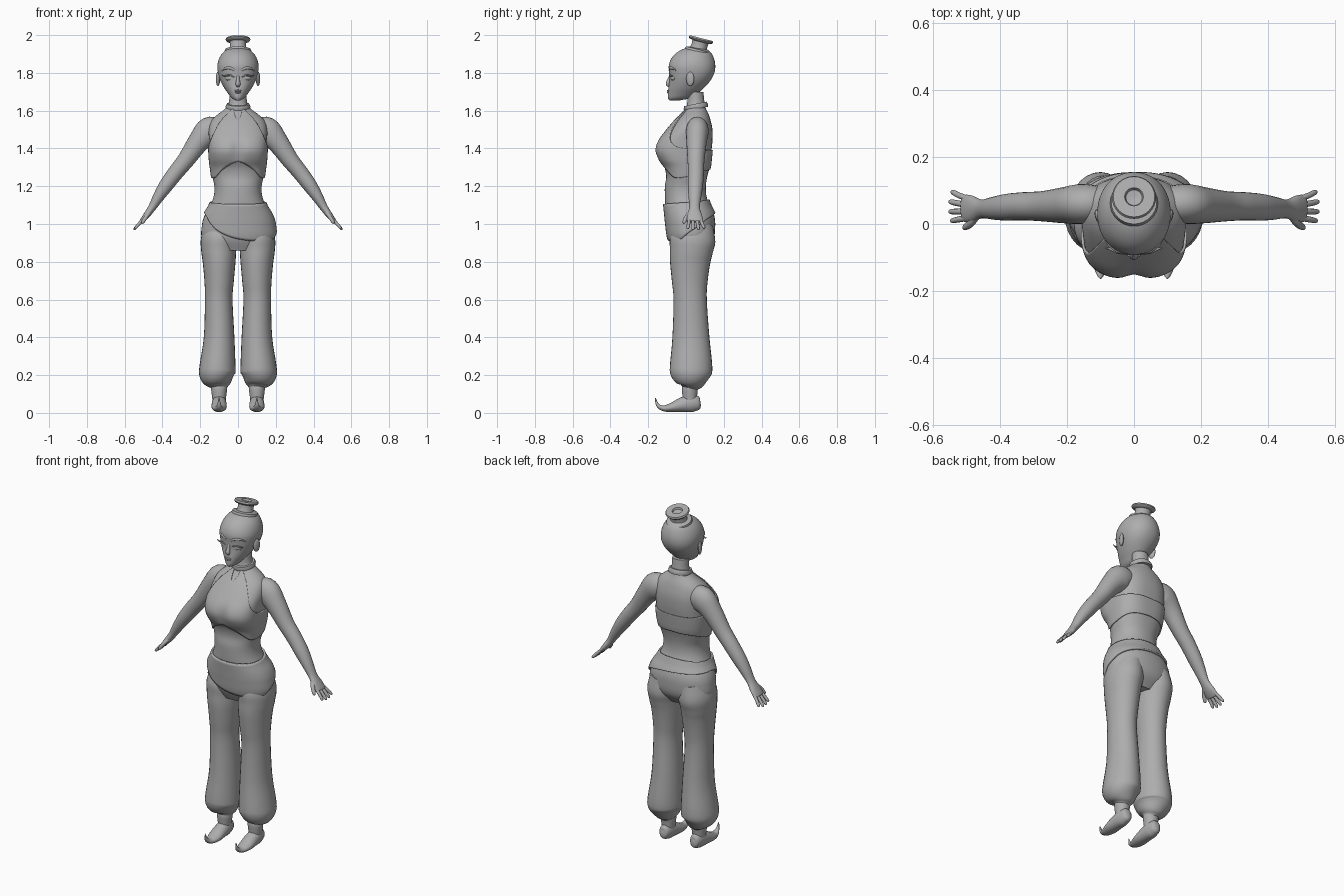
import bpy, bmesh, math
from mathutils import Vector, Matrix

grey = bpy.data.materials.new("plain grey")
grey.diffuse_color = (0.42, 0.42, 0.42, 1)


def interp(table, t):
    """Smooth interpolation of rows keyed by their first column."""
    t = min(max(t, table[0][0]), table[-1][0])
    i = 0
    while i < len(table) - 2 and t > table[i + 1][0]:
        i += 1
    a, b = table[i], table[i + 1]
    p, q = table[max(i - 1, 0)], table[min(i + 2, len(table) - 1)]
    h = b[0] - a[0]
    u = (t - a[0]) / h
    out = []
    for k in range(1, len(a)):
        ma = (b[k] - p[k]) / (b[0] - p[0]) * h
        mb = (q[k] - a[k]) / (q[0] - a[0]) * h
        out.append((2*u**3 - 3*u*u + 1) * a[k] + (u**3 - 2*u*u + u) * ma
                   + (3*u*u - 2*u**3) * b[k] + (u**3 - u*u) * mb)
    return out


def loft(name, rings, caps=True, thick=0.0):
    """Skin closed rings of points into one smooth object."""
    bm = bmesh.new()
    vs = [[bm.verts.new(p) for p in r] for r in rings]
    n = len(rings[0])
    for a, b in zip(vs, vs[1:]):
        for j in range(n):
            bm.faces.new((a[j], a[(j + 1) % n], b[(j + 1) % n], b[j]))
    if caps:
        bm.faces.new(vs[0])
        bm.faces.new(vs[-1])
        bmesh.ops.recalc_face_normals(bm, faces=bm.faces)
    me = bpy.data.meshes.new(name)
    bm.to_mesh(me)
    bm.free()
    ob = bpy.data.objects.new(name, me)
    bpy.context.collection.objects.link(ob)
    me.materials.append(grey)
    if thick:
        mod = ob.modifiers.new("thickness", 'SOLIDIFY')
        mod.thickness = thick
        mod.offset = -1
    bpy.ops.object.select_all(action='DESELECT')
    bpy.context.view_layer.objects.active = ob
    ob.select_set(True)
    bpy.ops.object.shade_smooth_by_angle(angle=math.radians(45))
    return ob


def tube(name, keys, side, n=20, sub=4, sx=1):
    """Loft ellipses (x, y, z, radius along side, other radius) along a path."""
    table = [(i,) + tuple(k) for i, k in enumerate(keys)]
    steps = (len(keys) - 1) * sub
    rows = [interp(table, i / sub) for i in range(steps + 1)]
    pts = [Vector(r[:3]) for r in rows]
    rings = []
    for i, r in enumerate(rows):
        t = (pts[min(i + 1, steps)] - pts[max(i - 1, 0)]).normalized()
        s = Vector(side)
        s = (s - t * s.dot(t)).normalized()
        u = t.cross(s)
        ring = [pts[i] + s * max(r[3], .001) * math.cos(2*math.pi*j/n)
                + u * max(r[4], .001) * math.sin(2*math.pi*j/n) for j in range(n)]
        rings.append([(p.x * sx, p.y, p.z) for p in ring])
    return loft(name, rings)


def ellipsoid(name, c, r, rot=0.0):
    m = Matrix.Rotation(rot, 3, 'Z')
    rings = []
    for i in range(11):
        f = math.pi * (0.02 + 0.96 * i / 10)
        rings.append([Vector(c) + m @ Vector((r[0]*math.sin(f)*math.cos(a), r[1]*math.sin(f)*math.sin(a),
                      -r[2]*math.cos(f))) for a in [math.pi * j / 8 for j in range(16)]])
    return loft(name, rings)


def lathe(name, profile, c, tilt, n=32):
    m = Matrix.Rotation(tilt, 3, 'X')
    return loft(name, [[Vector(c) + m @ Vector((r*math.cos(2*math.pi*j/n), r*math.sin(2*math.pi*j/n), z))
                        for j in range(n)] for r, z in profile])


def skin(table, z, a, off=0.0):
    """Point on a body section: half width, front y, back y, squareness by height."""
    hw, yf, yb, n = interp(table, z)
    c, s = math.cos(a), math.sin(a)
    x = (hw + off) * math.copysign(abs(c) ** (2 / n), c)
    y = (yf + yb) / 2 + ((yb - yf) / 2 + off) * math.copysign(abs(s) ** (2 / n), s)
    if s < 0 and table is TORSO:  # soft hollow between the breasts
        y += .014 * math.exp(-(x / .03) ** 2 - ((z - 1.39) / .06) ** 2)
    return (x, y, z)


def angles(n):
    return [2 * math.pi * j / n - math.pi for j in range(n)]


TORSO = [(.86, .12, -.06, .10, 2.2), (.92, .188, -.088, .145, 2.2), (1.0, .19, -.10, .155, 2.2),
         (1.05, .175, -.105, .148, 2.2), (1.10, .146, -.11, .125, 2.2), (1.15, .128, -.112, .108, 2.2),
         (1.20, .125, -.112, .105, 2.2), (1.25, .136, -.105, .112, 2.3), (1.30, .143, -.115, .125, 2.5),
         (1.34, .148, -.14, .13, 2.7), (1.39, .151, -.157, .135, 2.8), (1.44, .153, -.143, .14, 2.7),
         (1.50, .155, -.098, .14, 2.4), (1.55, .14, -.055, .13, 2.2), (1.58, .108, -.025, .12, 2.1),
         (1.605, .074, -.005, .108, 2), (1.63, .051, .005, .10, 2), (1.70, .045, .01, .092, 2)]
HEAD = [(1.655, .014, -.088, -.03, 2), (1.665, .032, -.095, .02, 2), (1.69, .052, -.096, .06, 2),
        (1.72, .073, -.093, .095, 2.1), (1.76, .094, -.088, .13, 2.2), (1.80, .106, -.089, .15, 2.2),
        (1.84, .109, -.091, .155, 2.1), (1.88, .098, -.075, .147, 2), (1.91, .077, -.045, .13, 2),
        (1.93, .048, -.005, .10, 2), (1.938, .012, .04, .065, 2)]

# trunk with neck, and head
for name, tab, steps in (("trunk", TORSO, 60), ("head", HEAD, 36)):
    z0, z1 = tab[0][0], tab[-1][0]
    loft(name, [[skin(tab, z0 + (z1 - z0) * i / steps, a) for a in angles(48)] for i in range(steps + 1)])


def wrap(name, low, high, off, mirrored, thick, n=96, steps=14):
    """Cloth shell over the trunk; edge heights are given by angle in degrees."""
    rings = [[] for _ in range(steps + 1)]
    for a in angles(n):
        d = math.degrees(a)
        if mirrored:  # -90 is the front centre, 90 the back centre
            d = math.degrees(math.asin(math.sin(a)))
        lo, hi = interp(low, d)[0], interp(high, d)[0]
        for i in range(steps + 1):
            rings[i].append(skin(TORSO, lo + (hi - lo) * i / steps, a, off))
    return loft(name, rings, caps=False, thick=thick)


# halter top and slanted hip sash
wrap("halter_top", [(-90, 1.33), (-60, 1.285), (-30, 1.245), (0, 1.25), (45, 1.28), (90, 1.29)],
     [(-90, 1.55), (-72, 1.61), (-62, 1.60), (-50, 1.52), (-35, 1.46), (0, 1.40), (90, 1.39)],
     .007, True, .008, steps=24)
wrap("hip_sash", [(-180, 1.065), (-150, 1.04), (-120, .965), (-90, .92), (-60, .908), (-30, .91),
                  (0, .965), (40, 1.03), (90, 1.06), (180, 1.065)],
     [(-180, 1.115), (-90, 1.105), (0, 1.115), (90, 1.13), (180, 1.115)], .011, False, .012)

# collar round the neck
lathe("collar", [(.045, -.014), (.062, -.014), (.066, 0), (.060, .014), (.045, .014)], (0, .052, 1.622), .2)

# spool shaped top knot
lathe("top_knot", [(.01, -.03), (.066, -.02), (.072, -.004), (.068, .008), (.046, .012), (.042, .03),
                   (.044, .05), (.062, .055), (.066, .062), (.062, .07), (.028, .07), (.024, .06),
                   (.004, .056)], (0, .064, 1.916), -.25)

# nose and mouth
tube("nose", [(0, -.078, 1.79, .008, .008), (0, -.088, 1.765, .009, .010), (0, -.095, 1.742, .013, .012),
              (0, -.088, 1.728, .009, .006)], (1, 0, 0), 12)
ellipsoid("upper_lip", (0, -.093, 1.706), (.020, .008, .005))
ellipsoid("lower_lip", (0, -.092, 1.697), (.017, .009, .006))

for sx, tag in ((1, "left"), (-1, "right")):
    # eyes, lashes, brows and ears
    ellipsoid("eye_" + tag, (sx * .045, -.066, 1.772), (.026, .015, .014), sx * .3)
    tube("lash_" + tag, [(.02, -.086, 1.778, .002, .002), (.045, -.086, 1.788, .004, .004),
                         (.07, -.075, 1.783, .004, .004), (.087, -.072, 1.788, .001, .001)],
         (0, 0, 1), 8, 4, sx)
    tube("brow_" + tag, [(.017, -.088, 1.815, .006, .004), (.045, -.083, 1.826, .007, .005),
                         (.07, -.066, 1.822, .005, .005), (.086, -.05, 1.810, .001, .001)],
         (0, 0, 1), 8, 4, sx)
    ellipsoid("ear_" + tag, (sx * .106, .022, 1.768), (.010, .022, .038), sx * -.3)

    # arm down to the palm
    tube("arm_" + tag, [(.09, .06, 1.50, .05, .055), (.15, .06, 1.492, .06, .075),
                        (.208, .056, 1.435, .054, .058), (.275, .053, 1.34, .045, .046),
                        (.33, .053, 1.272, .042, .042), (.38, .05, 1.205, .040, .038),
                        (.42, .047, 1.145, .034, .030), (.455, .045, 1.087, .028, .021),
                        (.485, .045, 1.045, .040, .017), (.507, .047, 1.018, .040, .012),
                        (.512, .047, 1.012, .03, .008)], (0, 1, 0), 24, 4, sx)
    # fingers and thumb
    for k, (y0, y1, d) in enumerate([(.018, .010, .9), (.037, .037, 1), (.057, .066, 1), (.075, .095, .88)]):
        tube(f"finger_{k + 1}_{tag}", [(.495, y0, 1.03, .009, .009),
                                       (.495 + .03*d, (y0 + y1) / 2, 1.03 - .03*d, .009, .009),
                                       (.495 + .052*d, y1, 1.03 - .056*d, .0075, .0075),
                                       (.495 + .056*d, y1, 1.03 - .062*d, .002, .002)], (0, 1, 0), 10, 3, sx)
    tube("thumb_" + tag, [(.47, .025, 1.06, .012, .012), (.488, .002, 1.035, .012, .011),
                          (.504, -.010, 1.01, .009, .009), (.508, -.013, 1.002, .002, .002)],
         (0, 1, 0), 10, 3, sx)

    # baggy trouser leg gathered at the ankle
    tube("trouser_leg_" + tag, [(.09, .045, 1.0, .08, .10), (.1, .035, .92, .096, .121),
                                (.102, .028, .86, .093, .114), (.10, .022, .8, .087, .107),
                                (.10, .02, .7, .078, .095), (.102, .022, .6, .073, .088),
                                (.10, .026, .4, .081, .098), (.108, .027, .25, .095, .112),
                                (.11, .025, .2, .094, .107), (.102, .025, .155, .068, .074),
                                (.10, .022, .135, .044, .046), (.10, .02, .12, .042, .042),
                                (.10, .02, .06, .034, .036)], (1, 0, 0), 28, 4, sx)
    # curled toe slipper
    tube("slipper_" + tag, [(.1, .078, .048, .008, .012), (.1, .068, .048, .026, .034),
                            (.1, .03, .052, .037, .048), (.1, -.025, .042, .040, .038),
                            (.1, -.075, .029, .039, .025), (.1, -.12, .024, .025, .015),
                            (.1, -.15, .042, .011, .009), (.1, -.163, .08, .002, .002)],
         (1, 0, 0), 20, 4, sx)
